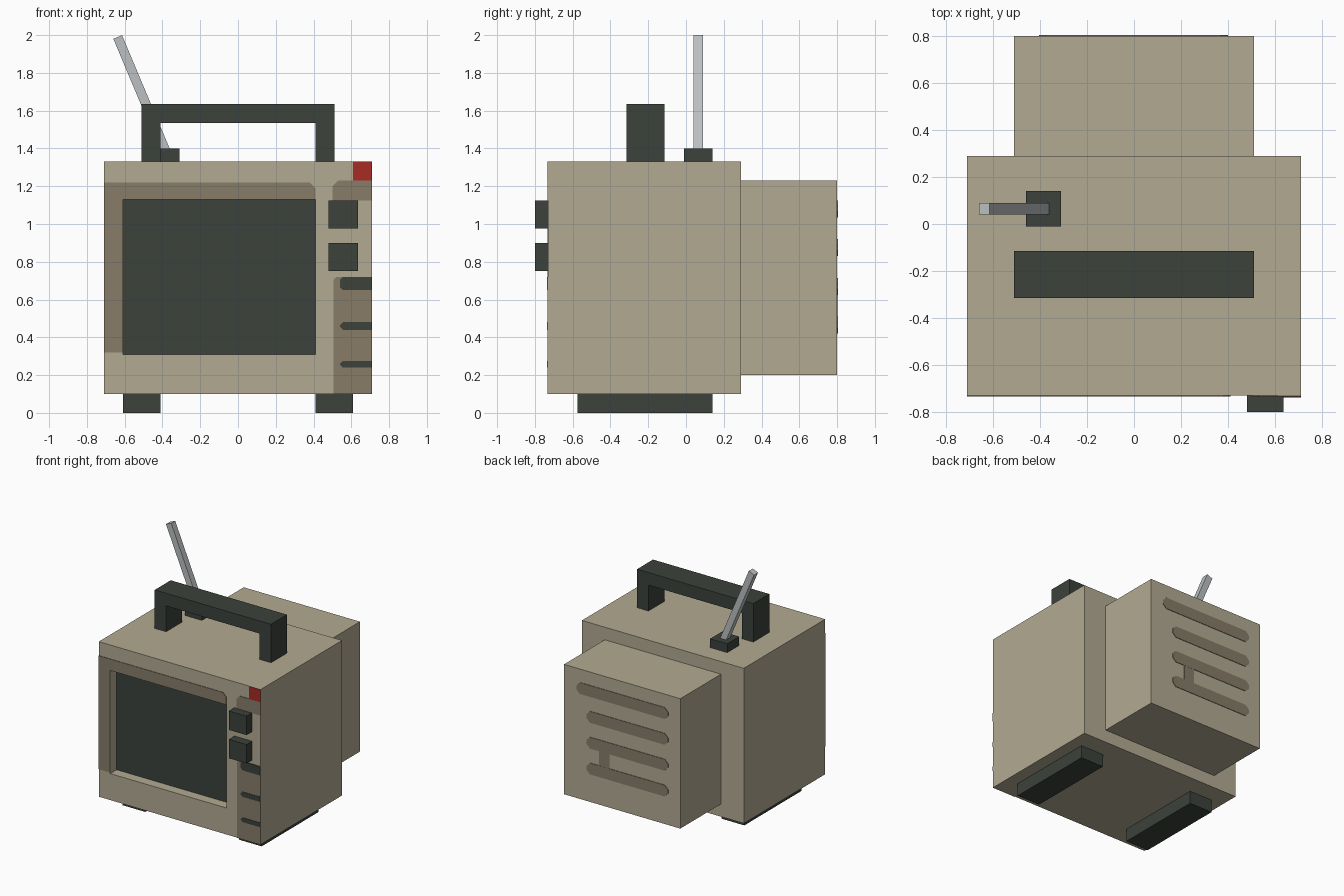
import bpy, bmesh
from math import radians
from mathutils import Matrix, Vector

cube = bpy.data.objects.get("Cube")
if cube:
    bpy.data.objects.remove(cube, do_unlink=True)


def material(name, rgb):
    m = bpy.data.materials.new(name)
    m.use_nodes = True
    m.diffuse_color = (*rgb, 1)
    m.node_tree.nodes["Principled BSDF"].inputs["Base Color"].default_value = (*rgb, 1)
    return m


TAN = material("tan", (0.445, 0.402, 0.287))
DARK = material("dark_green_grey", (0.045, 0.054, 0.044))
BROWN = material("worn_brown", (0.242, 0.202, 0.141))
RED = material("red", (0.397, 0.024, 0.018))
METAL = material("light_metal", (0.503, 0.527, 0.539))


def finish(name, bm, *mats):
    bmesh.ops.recalc_face_normals(bm, faces=bm.faces[:])
    mesh = bpy.data.meshes.new(name)
    bm.to_mesh(mesh)
    bm.free()
    for m in mats:
        mesh.materials.append(m)
    ob = bpy.data.objects.new(name, mesh)
    bpy.context.collection.objects.link(ob)
    return ob


def box_mesh(x, y, z):
    """Box from three (low, high) ranges."""
    bm = bmesh.new()
    size = Matrix.Diagonal((x[1] - x[0], y[1] - y[0], z[1] - z[0], 1))
    centre = Vector((sum(x) / 2, sum(y) / 2, sum(z) / 2))
    bmesh.ops.create_cube(bm, size=1, matrix=Matrix.Translation(centre) @ size)
    return bm


def box(name, x, y, z, mat):
    return finish(name, box_mesh(x, y, z), mat)


def plate(name, x, z, y, mat, cuts=(0, 0, 0, 0), thick=0.004):
    """Thin painted plate; cuts bevel the corners, anticlockwise from low x, low z."""
    corners = [(x[0], z[0], 1, 1), (x[1], z[0], -1, 1),
               (x[1], z[1], -1, -1), (x[0], z[1], 1, -1)]
    points = []
    for i, ((px, pz, sx, sz), c) in enumerate(zip(corners, cuts)):
        if c:
            pair = [(px, pz + sz * c), (px + sx * c, pz)]
            points += pair if i % 2 == 0 else pair[::-1]
        else:
            points.append((px, pz))
    bm = bmesh.new()
    face = bm.faces.new([bm.verts.new((px, y, pz)) for px, pz in points])
    out = bmesh.ops.extrude_face_region(bm, geom=[face])["geom"]
    bmesh.ops.translate(bm, vec=(0, thick if y > 0 else -thick, 0),
                        verts=[v for v in out if isinstance(v, bmesh.types.BMVert)])
    return finish(name, bm, mat)


FRONT, BACK, REAR, TOP = -0.73, 0.29, 0.80, 1.33

# Cabinet with a recessed screen
bm = box_mesh((-0.71, 0.71), (FRONT, BACK), (0.10, TOP))
bm.normal_update()
screen = min(bm.faces, key=lambda f: f.calc_center_median().y)
bmesh.ops.inset_region(bm, faces=[screen], thickness=0.1)
for v in screen.verts:
    v.co.x = -0.61 if v.co.x < 0 else 0.41
    v.co.z = 0.31 if v.co.z < 0.7 else 1.13
screen = bmesh.ops.extrude_discrete_faces(bm, faces=[screen])["faces"][0]
bmesh.ops.translate(bm, vec=(0, 0.08, 0), verts=screen.verts[:])
screen.material_index = 1
finish("cabinet", bm, TAN, DARK)

# Tube housing and its vent slots
box("tube_housing", (-0.51, 0.51), (BACK - 0.02, REAR), (0.20, 1.23), TAN)
for i, right in enumerate((0.40, 0.31, 0.31, 0.31)):
    low = 1.035 - i * 0.205
    plate(f"vent_slot_{i + 1}", (-0.405, right), (low, low + 0.09), REAR, BROWN, (0.03,) * 4)
plate("vent_link", (0.11, 0.20), (0.50, 0.64), REAR, BROWN, thick=0.003)

# Worn paint around the screen and down the control panel
plate("worn_strip_top", (-0.71, 0.41), (1.13, 1.22), FRONT, BROWN, (0, 0, 0.03, 0))
plate("worn_strip_side", (-0.71, -0.61), (0.32, 1.13), FRONT, BROWN)
plate("worn_panel_top", (0.50, 0.71), (1.125, 1.23), FRONT, BROWN, (0, 0, 0, 0.03))
plate("worn_panel_low", (0.505, 0.71), (0.10, 0.72), FRONT, BROWN, (0, 0, 0, 0.015))
plate("red_badge", (0.61, 0.71), (1.23, TOP), FRONT, RED)
for i, (low, high) in enumerate(((0.65, 0.72), (0.44, 0.48), (0.24, 0.275))):
    plate(f"speaker_slot_{i + 1}", (0.54, 0.71), (low, high), FRONT, DARK,
          (0.015, 0, 0, 0.015), 0.007)

# Control knobs
for i, low in enumerate((0.975, 0.75)):
    box(f"knob_{i + 1}", (0.48, 0.635), (-0.80, FRONT), (low, low + 0.15), DARK)

# Feet
for side, x in (("right", (-0.61, -0.41)), ("left", (0.41, 0.61))):
    box(f"foot_{side}", x, (-0.575, 0.14), (0, 0.10), DARK)

# Carrying handle: one arch profile given depth
bm = bmesh.new()
half = [(0.41, 1.535), (0.41, TOP), (0.51, TOP), (0.51, 1.635)]
arch = half + [(-x, z) for x, z in reversed(half)]
face = bm.faces.new([bm.verts.new((x, -0.315, z)) for x, z in arch])
out = bmesh.ops.extrude_face_region(bm, geom=[face])["geom"]
bmesh.ops.translate(bm, vec=(0, 0.20, 0),
                    verts=[v for v in out if isinstance(v, bmesh.types.BMVert)])
finish("handle", bm, DARK)

# Tilted aerial on its base
box("aerial_base", (-0.46, -0.31), (-0.01, 0.14), (TOP, 1.40), DARK)
aerial = box("aerial", (-0.025, 0.025), (-0.025, 0.025), (-0.68, 0), METAL)
aerial.location = (-0.637, 0.065, 1.99)
aerial.rotation_euler.y = radians(-22.8)
